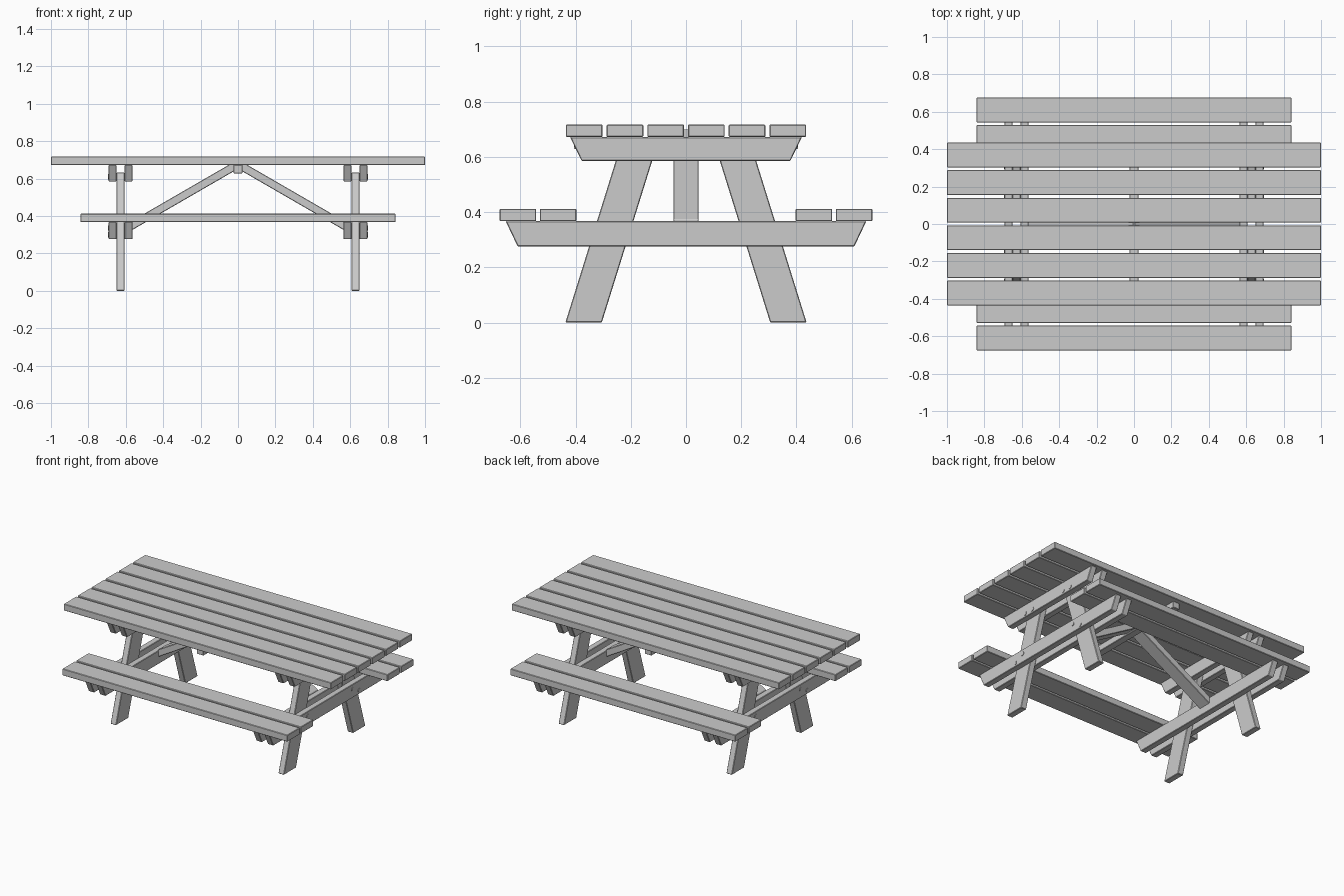
import bpy, bmesh, math

if "Cube" in bpy.data.objects:
    bpy.data.objects.remove(bpy.data.objects["Cube"])

T = 0.043          # timber thickness
FRAME_X = 0.628    # centre of each end frame


def bevel(obj, width=0.003):
    m = obj.modifiers.new("edge_bevel", 'BEVEL')
    m.width = width
    m.segments = 1
    return obj


def prism(name, profile, centre, thick, axis):
    """Extrude a 2D profile: axis X takes (y, z) points, axis Y takes (x, z)."""
    def place(p, off):
        return (off, p[0], p[1]) if axis == 'X' else (p[0], off, p[1])
    bm = bmesh.new()
    a = [bm.verts.new(place(p, centre - thick / 2)) for p in profile]
    b = [bm.verts.new(place(p, centre + thick / 2)) for p in profile]
    bm.faces.new(a)
    bm.faces.new(b[::-1])
    n = len(profile)
    for i in range(n):
        j = (i + 1) % n
        bm.faces.new((a[i], b[i], b[j], a[j]))
    bmesh.ops.recalc_face_normals(bm, faces=bm.faces)
    mesh = bpy.data.meshes.new(name)
    bm.to_mesh(mesh)
    bm.free()
    obj = bpy.data.objects.new(name, mesh)
    bpy.context.collection.objects.link(obj)
    return bevel(obj)


def plank(name, half_len, y, width, z0, z1):
    h = width / 2
    return prism(name, [(y - h, z0), (y + h, z0), (y + h, z1), (y - h, z1)],
                 0, 2 * half_len, 'X')


def bolt(name, sx, y, z):
    bpy.ops.mesh.primitive_cylinder_add(
        vertices=16, radius=0.014, depth=0.012,
        location=(sx * 0.689, y, z), rotation=(0, math.pi / 2, 0))
    obj = bpy.context.object
    obj.name = name
    bpy.ops.object.shade_smooth_by_angle()


# Table top planks
for i in range(6):
    plank("table_top_plank", 1.0, (i - 2.5) * 0.1475, 0.133, 0.672, 0.717)

# Seat planks
for s in (-1, 1):
    for y in (0.463, 0.609):
        plank("seat_plank", 0.842, s * y, 0.133, 0.367, 0.412)

# End frames: doubled cross beams, splayed legs and bolt heads
top_beam = [(-0.378, 0.585), (0.378, 0.585), (0.42, 0.672), (-0.42, 0.672)]
seat_beam = [(-0.61, 0.276), (0.61, 0.276), (0.653, 0.367), (-0.653, 0.367)]
for sx in (-1, 1):
    for off in (-0.0425, 0.0425):
        x = sx * FRAME_X + off
        prism("top_support_beam", top_beam, x, T - 0.001, 'X')
        prism("seat_support_beam", seat_beam, x, T - 0.001, 'X')
    for sy in (-1, 1):
        leg = [(sy * y, z) for y, z in
               ((0.305, 0), (0.437, 0), (0.24, 0.632), (0.108, 0.632))]
        prism("leg", leg, sx * FRAME_X, T - 0.001, 'X')
        for y, z in ((0.146, 0.61), (0.214, 0.61), (0.24, 0.335), (0.309, 0.30)):
            bolt("bolt_head", sx, sy * y, z)

# Middle batten under the table top
prism("centre_batten", [(-0.025, 0.628), (0.025, 0.628),
                        (0.025, 0.672), (-0.025, 0.672)], 0, 0.81, 'Y')

# Diagonal braces from the seat beams up to the batten
for s in (-1, 1):
    brace = [(s * x, z) for x, z in
             ((0.003, 0.65), (0.567, 0.324), (0.567, 0.374), (0.003, 0.70))]
    prism("diagonal_brace", brace, 0, 0.092, 'Y')
